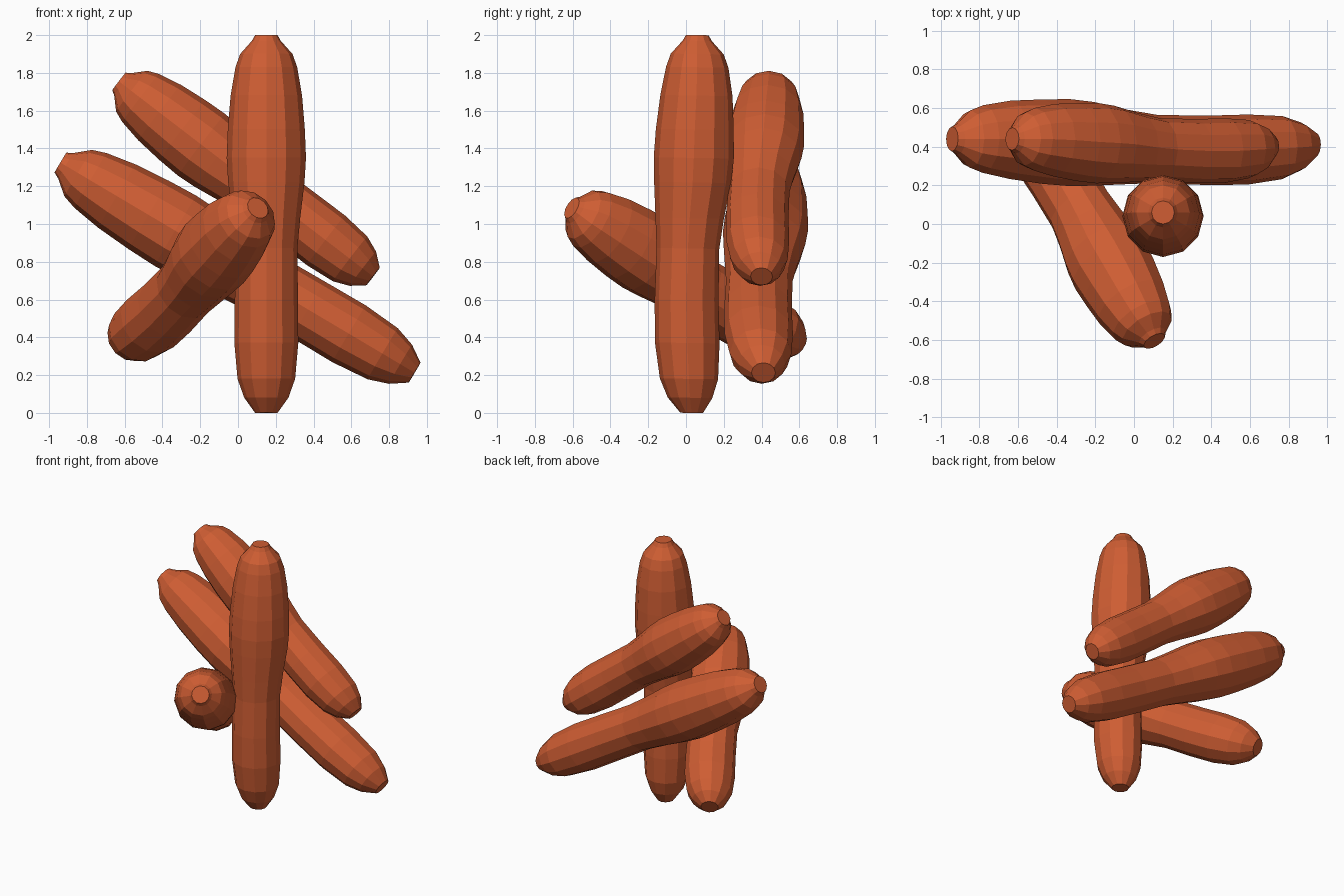
import bpy
import bmesh
from math import cos, sin, pi
from mathutils import Matrix, Vector

if "Cube" in bpy.data.objects:
    bpy.data.objects.remove(bpy.data.objects["Cube"])

# One reddish brown skin colour
skin = bpy.data.materials.new("reddish_brown")
skin.use_nodes = True
colour = (0.62, 0.11, 0.033, 1)
skin.diffuse_color = colour
skin.node_tree.nodes["Principled BSDF"].inputs["Base Color"].default_value = colour

# Sausage profile: height, sideways bend, radius
PROFILE = [
    (0, 0, .06), (.08, -.01, .118), (.18, -.017, .154), (.37, -.029, .171),
    (.6, -.036, .169), (.87, -.033, .166), (1.03, -.026, .181),
    (1.22, -.013, .204), (1.35, -.009, .212), (1.5, -.006, .206),
    (1.68, 0, .191), (1.83, .002, .165), (1.9, .001, .14),
    (1.97, 0, .077), (2, 0, .06),
]
SIDES = 12


def sausage_mesh():
    bm = bmesh.new()
    rings = []
    for z, bend, r in PROFILE:
        angles = [2 * pi * i / SIDES for i in range(SIDES)]
        rings.append([bm.verts.new((r * cos(a), bend + r * sin(a), z)) for a in angles])
    for low, high in zip(rings, rings[1:]):
        for i in range(SIDES):
            j = (i + 1) % SIDES
            bm.faces.new((low[i], low[j], high[j], high[i]))
    # Flat tied-off ends
    bm.faces.new(rings[0][::-1])
    bm.faces.new(rings[-1])
    mesh = bpy.data.meshes.new("sausage")
    bm.to_mesh(mesh)
    bm.free()
    mesh.materials.append(skin)
    return mesh


def place(name, mesh, thin_end, thick_end, bend_dir, width, depth):
    """Stretch the shared sausage between two end points."""
    start, end = Vector(thin_end), Vector(thick_end)
    axis = (end - start).normalized()
    side = Vector(bend_dir).cross(axis).normalized()
    bend = axis.cross(side)
    columns = (side * width, bend * depth, (end - start) / 2)
    obj = bpy.data.objects.new(name, mesh)
    bpy.context.collection.objects.link(obj)
    matrix = Matrix(columns).transposed().to_4x4()
    matrix.translation = start
    obj.matrix_world = matrix


mesh = sausage_mesh()
back = (0, 1, 0)
place("standing_sausage", mesh, (.15, .03, 0), (.15, .06, 2), back, .99, 1)
place("lower_back_sausage", mesh, (.935, .41, .213), (-.94, .44, 1.325), back, 1.02, 1.06)
place("upper_back_sausage", mesh, (.715, .40, .722), (-.63, .44, 1.755), back, .97, .98)
place("front_sausage", mesh, (-.62, .6, .36), (.105, -.605, 1.085), (-.7, 0, .7), 1.03, 1.03)
